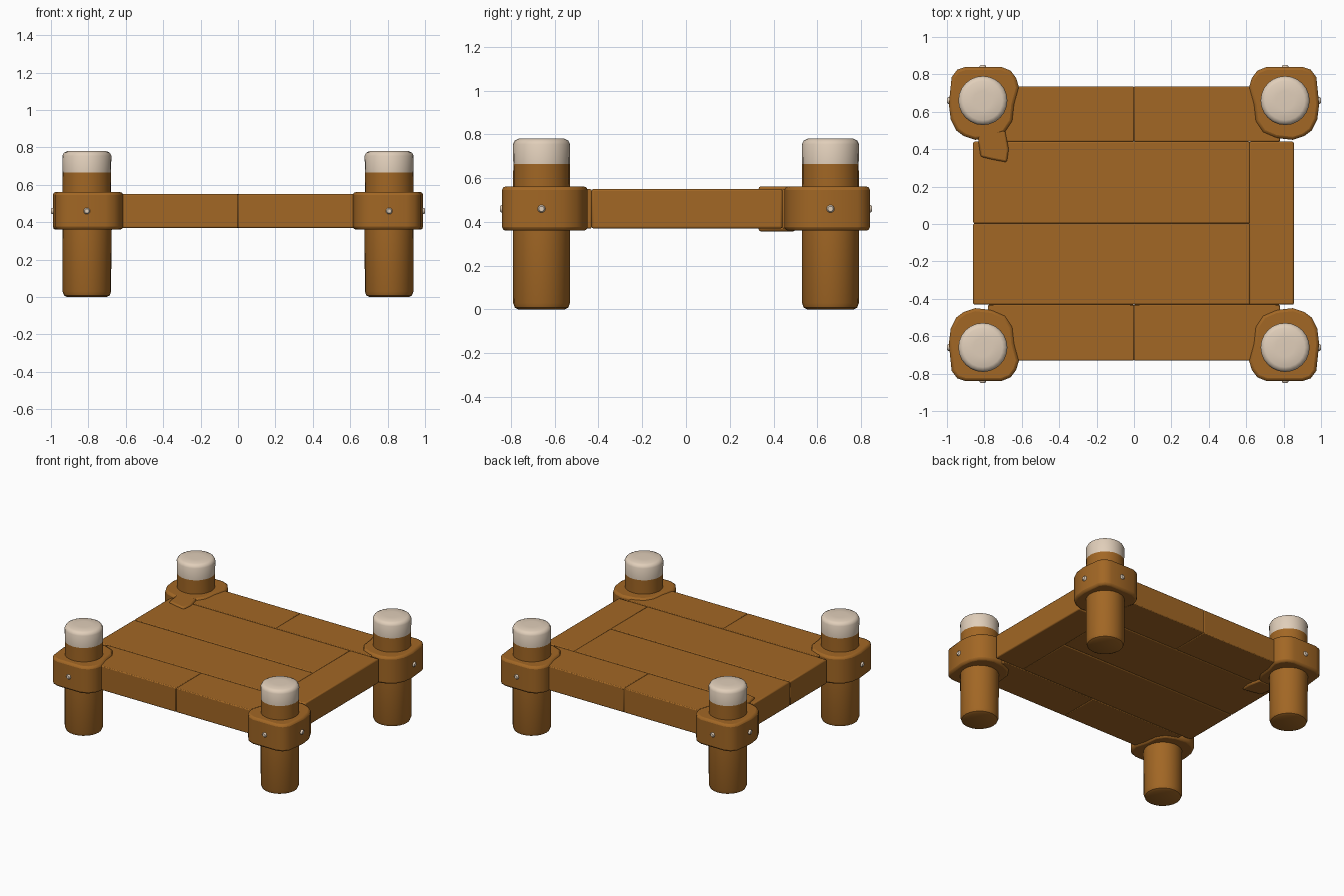
import bpy, bmesh, math

if "Cube" in bpy.data.objects:
    bpy.data.objects.remove(bpy.data.objects["Cube"])

def material(name, rgb):
    m = bpy.data.materials.new(name)
    m.diffuse_color = (*rgb, 1)
    m.use_nodes = True
    m.node_tree.nodes["Principled BSDF"].inputs["Base Color"].default_value = m.diffuse_color
    return m

WOOD = material("brown wood", (0.36, 0.135, 0.018))
PALE = material("pale paint", (0.75, 0.62, 0.49))

def finish(bm, name, mats, bevel=0.0, segments=2):
    bmesh.ops.recalc_face_normals(bm, faces=bm.faces)
    me = bpy.data.meshes.new(name)
    bm.to_mesh(me)
    bm.free()
    for m in mats:
        me.materials.append(m)
    ob = bpy.data.objects.new(name, me)
    bpy.context.collection.objects.link(ob)
    bpy.context.view_layer.objects.active = ob
    ob.select_set(True)
    if bevel:
        b = ob.modifiers.new("bevel", 'BEVEL')
        b.width, b.segments, b.angle_limit = bevel, segments, math.radians(50)
    bpy.ops.object.shade_smooth_by_angle(angle=math.radians(40))
    ob.select_set(False)
    return ob

def prism(name, outline, z0, z1, bevel):
    """Extrude a flat outline from z0 up to z1."""
    bm = bmesh.new()
    face = bm.faces.new([bm.verts.new((x, y, z0)) for x, y in outline])
    ext = bmesh.ops.extrude_face_region(bm, geom=[face])
    for v in ext["geom"]:
        if isinstance(v, bmesh.types.BMVert):
            v.co.z = z1
    return finish(bm, name, [WOOD], bevel)

def board(name, x0, x1, y0, y1, z0=0.37, z1=0.55, bevel=0.008):
    return prism(name, [(x0, y0), (x1, y0), (x1, y1), (x0, y1)], z0, z1, bevel)

def lathe(name, profile, place, mats, sides=24, pale_above=None):
    """Spin (radius, height) rings; place maps local x, y, z to the model."""
    bm = bmesh.new()
    rings = [[bm.verts.new(place(r * math.cos(2 * math.pi * i / sides),
                                 r * math.sin(2 * math.pi * i / sides), h))
              for i in range(sides)] for r, h in profile]
    for a, b in zip(rings, rings[1:]):
        for i in range(sides):
            j = (i + 1) % sides
            bm.faces.new((a[i], a[j], b[j], b[i]))
    bm.faces.new(rings[0])
    bm.faces.new(rings[-1])
    if pale_above is not None:
        for f in bm.faces:
            f.material_index = int(f.calc_center_median().z > pale_above)
    return finish(bm, name, mats)

# Deck planks: two long middle boards, end rail, split front and back boards
board("middle_plank_front", -0.86, 0.62, -0.431, 0.003)
board("middle_plank_back", -0.86, 0.62, 0.003, 0.44)
board("right_end_rail", 0.615, 0.855, -0.431, 0.44)
for side, y0, y1 in (("front", -0.73, -0.431), ("back", 0.44, 0.735)):
    board(side + "_plank_left", -0.78, 0, y0, y1, bevel=0.006)
    board(side + "_plank_right", 0, 0.78, y0, y1, bevel=0.006)

# Corner assemblies
LX, LY = 0.808, 0.66
LEG = [(0.105, 0), (0.122, 0.008), (0.13, 0.03), (0.131, 0.4), (0.129, 0.665),
       (0.131, 0.755), (0.122, 0.772), (0.105, 0.78), (0.05, 0.782)]
COLLAR = [(0.615, 0.73), (0.63, 0.78), (0.66, 0.82), (0.71, 0.84), (0.90, 0.84),
          (0.945, 0.825), (0.975, 0.785), (0.99, 0.64), (0.98, 0.56),
          (0.95, 0.50), (0.91, 0.47), (0.85, 0.45), (0.76, 0.46),
          (0.69, 0.49), (0.65, 0.55), (0.64, 0.64)]
NAIL = [(0.018, 0), (0.018, 0.028), (0.012, 0.035)]
for sx, xn in ((-1, "left"), (1, "right")):
    for sy, yn in ((-1, "front"), (1, "back")):
        tag = yn + "_" + xn
        lathe("leg_" + tag, LEG, lambda x, y, z: (sx * LX + x, sy * LY + y, z),
              [WOOD, PALE], pale_above=0.67)
        prism("collar_" + tag, [(sx * x, sy * y) for x, y in COLLAR],
              0.36, 0.562, 0.016)
        # Nail heads on the two outer faces
        lathe("nail_end_" + tag, NAIL,
              lambda x, y, z: (sx * LX + x, sy * (0.815 + z), 0.46 + y), [PALE], 10)
        lathe("nail_side_" + tag, NAIL,
              lambda x, y, z: (sx * (0.965 + z), sy * LY + x, 0.46 + y), [PALE], 10)

# Loose wrap end beside the back left collar
prism("collar_tail", [(-0.84, 0.50), (-0.82, 0.36), (-0.76, 0.345),
                      (-0.68, 0.33), (-0.67, 0.40), (-0.69, 0.50)],
      0.357, 0.562, 0.01)
